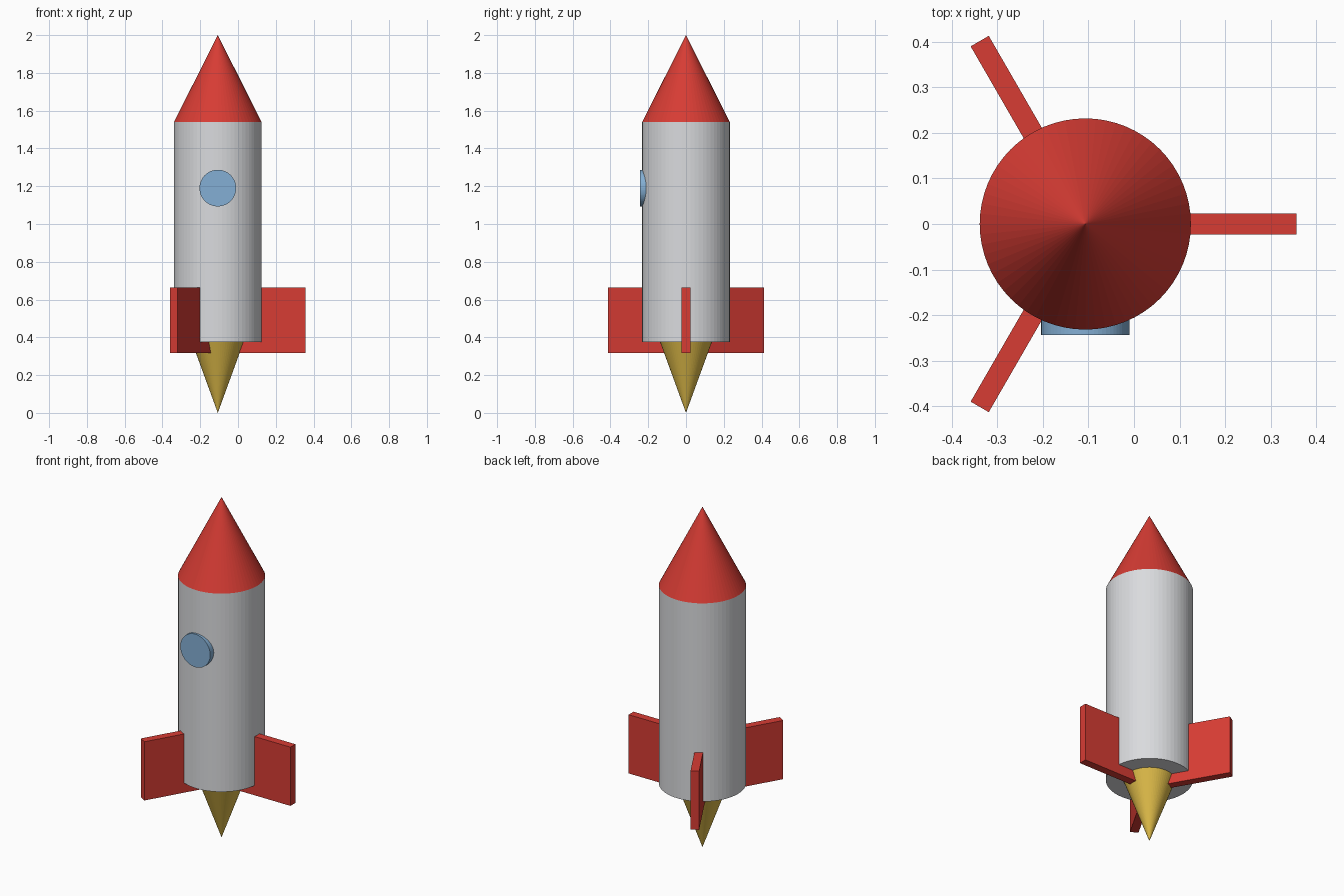
import bpy, math
from mathutils import Matrix, Vector

cube = bpy.data.objects.get("Cube")
if cube:
    bpy.data.objects.remove(cube, do_unlink=True)

AXIS_X = -0.107   # the hull axis sits off centre, balanced by the left fin
HULL_R = 0.232
SIDES = 64


def material(name, rgb):
    mat = bpy.data.materials.new(name)
    mat.use_nodes = True
    mat.diffuse_color = (*rgb, 1)
    mat.node_tree.nodes["Principled BSDF"].inputs["Base Color"].default_value = (*rgb, 1)
    return mat


red = material("red paint", (0.68, 0.045, 0.034))
grey = material("light grey metal", (0.70, 0.71, 0.73))
blue = material("blue glass", (0.23, 0.43, 0.66))
gold = material("golden flame", (0.72, 0.49, 0.065))


def finish(name, mat):
    obj = bpy.context.object
    obj.name = name
    obj.data.materials.append(mat)
    return obj


def tapered(name, mat, z0, z1, r0, r1):
    """Round part on the hull axis, from z0 to z1."""
    bpy.ops.mesh.primitive_cone_add(vertices=SIDES, radius1=r0, radius2=r1, depth=z1 - z0,
                                    location=(AXIS_X, 0, (z0 + z1) / 2))
    return finish(name, mat)


# Hull, nose and flame
tapered("hull", grey, 0.375, 1.54, HULL_R, HULL_R)
tapered("nose_cone", red, 1.54, 2.0, HULL_R, 0)
tapered("flame", gold, 0.0, 0.46, 0, 0.168)

# Round window on the front
bpy.ops.mesh.primitive_cylinder_add(vertices=SIDES, radius=0.097, depth=0.046,
                                    location=(AXIS_X, -0.221, 1.19),
                                    rotation=(math.pi / 2, 0, 0))
finish("window", blue)

# Three fins around the hull
for i, name in enumerate(("left_fin", "back_right_fin", "front_right_fin")):
    turn = i * math.tau / 3
    offset = Matrix.Rotation(turn, 3, "Z") @ Vector((HULL_R, 0, 0))
    bpy.ops.mesh.primitive_cube_add(size=1, location=(AXIS_X + offset.x, offset.y, 0.49),
                                    rotation=(0, 0, turn))
    fin = finish(name, red)
    fin.scale = (2 * HULL_R, 0.046, 0.345)
